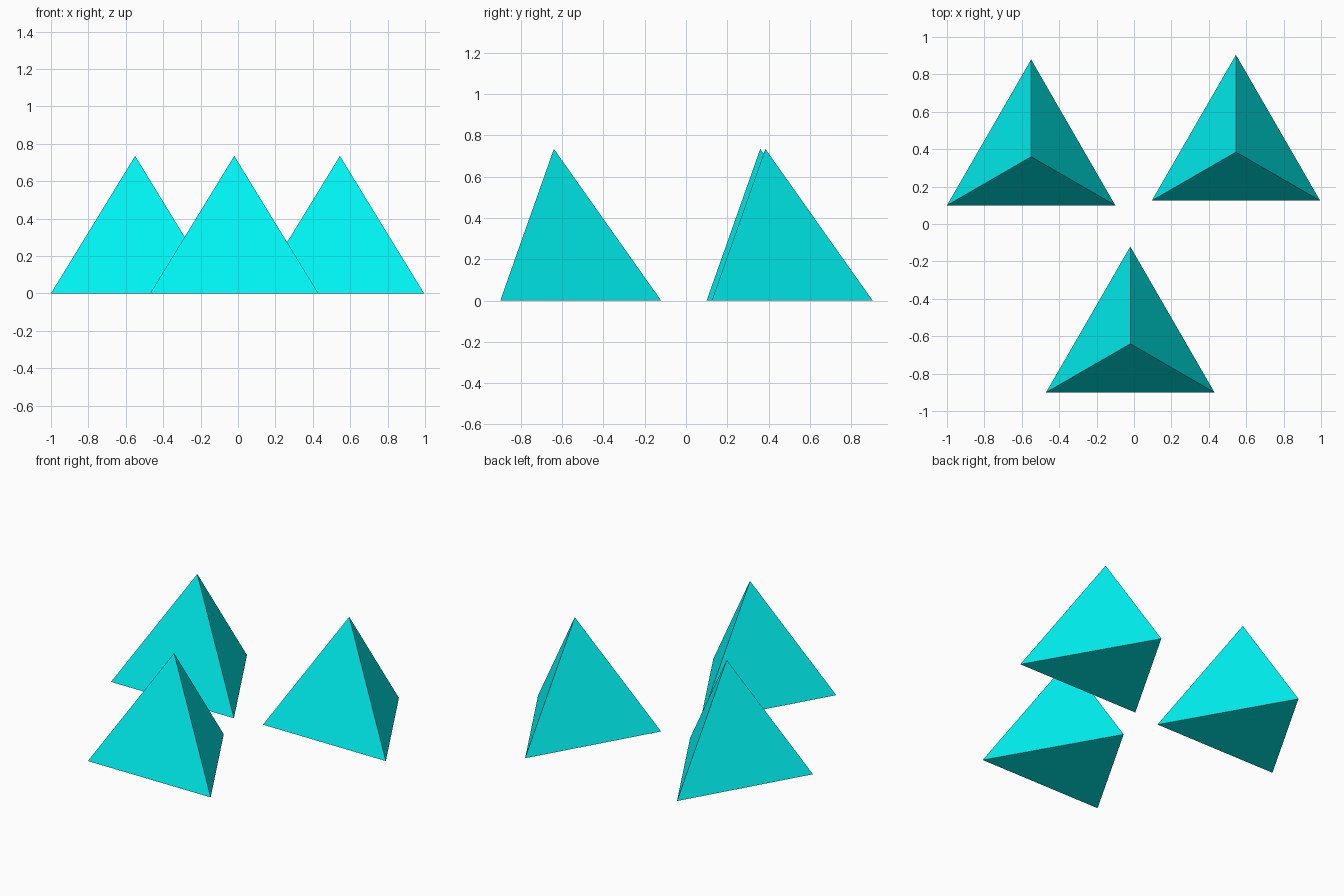
import bpy, bmesh
from math import sqrt
from mathutils import Vector

if "Cube" in bpy.data.objects:
    bpy.data.objects.remove(bpy.data.objects["Cube"])

EDGE = 0.9
DEPTH = EDGE * sqrt(3) / 2
HEIGHT = EDGE * sqrt(2 / 3)

mat = bpy.data.materials.new("cyan")
mat.diffuse_color = (0.0, 0.9, 0.9, 1)
mat.use_nodes = True
mat.node_tree.nodes["Principled BSDF"].inputs["Base Color"].default_value = mat.diffuse_color


def corners(x, y):
    """Named corners of a regular tetrahedron; x = centre, y = front edge."""
    return {"L": Vector((x - EDGE / 2, y, 0)),
            "R": Vector((x + EDGE / 2, y, 0)),
            "B": Vector((x, y + DEPTH, 0)),
            "A": Vector((x, y + DEPTH / 3, HEIGHT))}


def piece(name, tet, keys):
    """Solid convex piece; each key averages corners (AB = edge middle, ABR = face centre)."""
    bm = bmesh.new()
    for key in keys.split():
        bm.verts.new(sum((tet[c] for c in key), Vector()) / len(key))
    bmesh.ops.convex_hull(bm, input=bm.verts)
    bmesh.ops.dissolve_limit(bm, angle_limit=0.01, verts=bm.verts, edges=bm.edges)
    bmesh.ops.recalc_face_normals(bm, faces=bm.faces)
    me = bpy.data.meshes.new(name)
    bm.to_mesh(me)
    bm.free()
    me.materials.append(mat)
    bpy.context.collection.objects.link(bpy.data.objects.new(name, me))


# front pyramid: cut level at half height
front = corners(-0.02, -0.90)
piece("front_tip", front, "A AL AR AB")
piece("front_base", front, "L R B AL AR AB")

# right pyramid: square cut into two equal wedges
right = corners(0.545, 0.125)
piece("right_front_wedge", right, "L R AL AR LB RB")
piece("right_back_wedge", right, "A B AL AR LB RB")

# left pyramid: two corner pieces and a wedge meeting on an inner line
left = corners(-0.55, 0.10)
piece("left_top_corner", left, "A AB AL AR ABR ALR")
piece("left_side_corner", left, "R RB RL AR ABR ALR")
piece("left_wedge", left, "B L AB AL RB RL ABR ALR")
